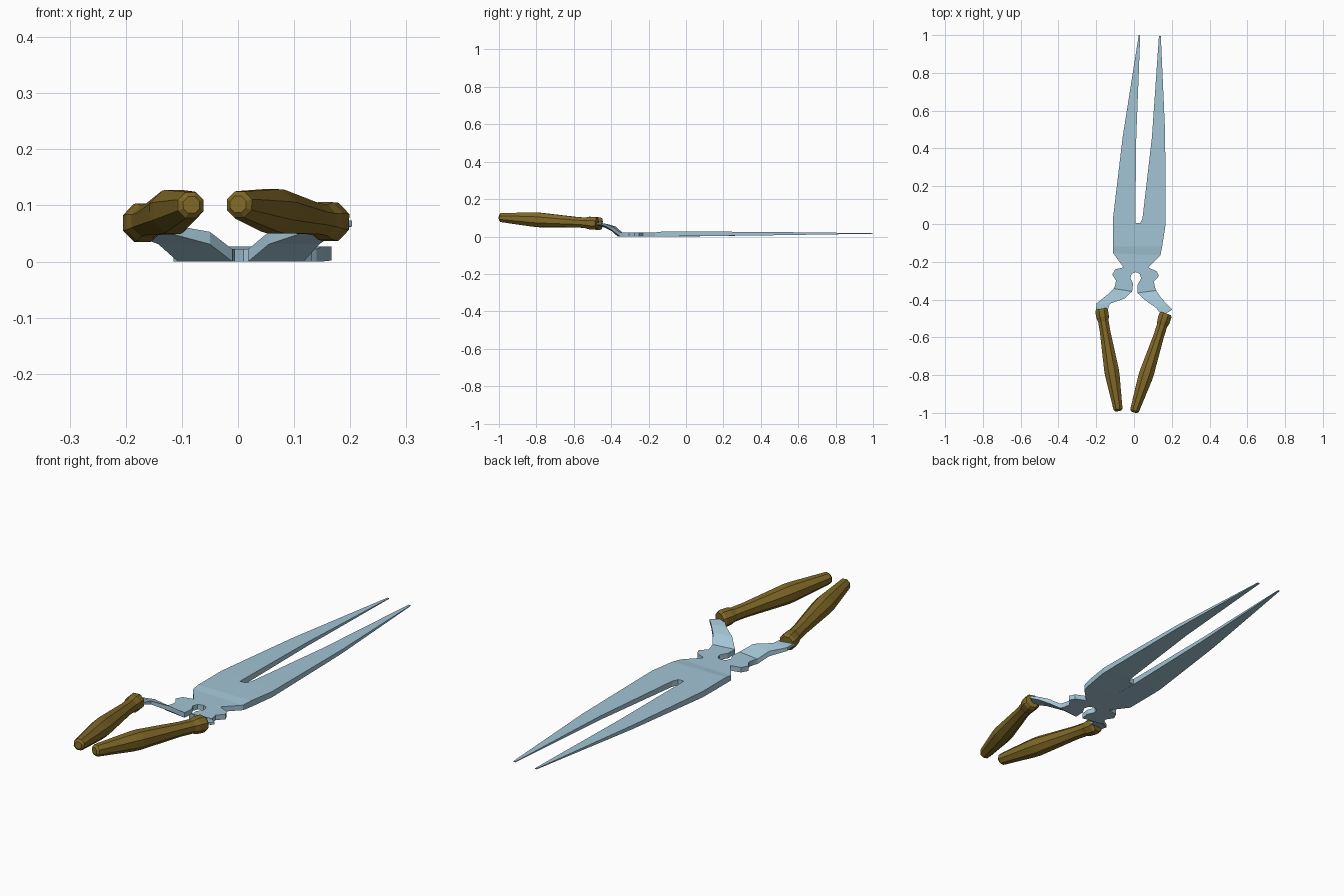
import bpy, bmesh, math
from mathutils import Vector


def material(name, color):
    m = bpy.data.materials.new(name)
    m.diffuse_color = color
    return m


STEEL = material("steel", (0.36, 0.55, 0.66, 1))
WOOD = material("wood", (0.22, 0.14, 0.02, 1))


def loft(name, rings, mat):
    """Skin a list of equal-length vertex rings and cap both ends."""
    bm = bmesh.new()
    rows = [[bm.verts.new(p) for p in r] for r in rings]
    n = len(rows[0])
    for a, b in zip(rows, rows[1:]):
        for i in range(n):
            j = (i + 1) % n
            bm.faces.new((a[i], a[j], b[j], b[i]))
    bm.faces.new(rows[0])
    bm.faces.new(rows[-1])
    bmesh.ops.recalc_face_normals(bm, faces=bm.faces)
    me = bpy.data.meshes.new(name)
    bm.to_mesh(me)
    bm.free()
    me.materials.append(mat)
    ob = bpy.data.objects.new(name, me)
    bpy.context.collection.objects.link(ob)
    return ob


def plate(name, rows):
    """Flat bar: each row is outer x, y, inner x, y, bottom z, top z."""
    loft(name, [[(xo, yo, zb), (xi, yi, zb), (xi, yi, zt), (xo, yo, zt)]
                for xo, yo, xi, yi, zb, zt in rows], STEEL)


# Blades: long tapering plates, closed together below the slot
plate("left_blade", [
    (0.025, 1.0, 0.033, 1.0, 0.018, 0.021),
    (-0.06, 0.46, 0.012, 0.46, 0.010, 0.027),
    (-0.11, 0.04, 0.007, 0.03, 0.004, 0.030),
    (-0.11, -0.12, 0.01, -0.12, 0.003, 0.030),
    (-0.11, -0.155, 0.01, -0.16, 0.003, 0.025)])
plate("right_blade", [
    (0.142, 0.995, 0.132, 0.995, 0.018, 0.021),
    (0.165, 0.48, 0.095, 0.46, 0.010, 0.027),
    (0.167, 0.03, 0.045, 0.03, 0.005, 0.030),
    (0.167, 0.0, 0.034, 0.006, 0.005, 0.030),
    (0.166, -0.01, 0.007, 0.004, 0.005, 0.030),
    (0.149, -0.12, 0.01, -0.12, 0.003, 0.030),
    (0.140, -0.165, 0.01, -0.16, 0.003, 0.025)])

# Pivot halves with the notch around the centre hole, running into cranked arms
B, T = 0.003, 0.025
plate("left_pivot_and_arm", [
    (-0.11, -0.155, 0.01, -0.16, B, T),
    (-0.055, -0.23, 0.01, -0.235, B, T),
    (-0.100, -0.24, 0.01, -0.255, B, T),
    (-0.115, -0.268, -0.012, -0.263, B, T),
    (-0.095, -0.300, -0.020, -0.285, B, T),
    (-0.100, -0.325, -0.005, -0.315, B, T),
    (-0.107, -0.342, -0.010, -0.357, B, T),
    (-0.142, -0.375, -0.050, -0.395, 0.034, 0.056),
    (-0.198, -0.420, -0.128, -0.422, 0.055, 0.070),
    (-0.203, -0.465, -0.142, -0.465, 0.066, 0.076)])
plate("right_pivot_and_arm", [
    (0.140, -0.165, 0.01, -0.16, B, T),
    (0.075, -0.23, 0.01, -0.235, B, T),
    (0.120, -0.25, 0.01, -0.255, B, T),
    (0.132, -0.275, 0.030, -0.263, B, T),
    (0.105, -0.305, 0.038, -0.288, B, T),
    (0.110, -0.330, 0.020, -0.318, B, T),
    (0.117, -0.352, 0.018, -0.365, B, T),
    (0.145, -0.393, 0.055, -0.400, 0.034, 0.056),
    (0.175, -0.425, 0.118, -0.445, 0.055, 0.070),
    (0.203, -0.452, 0.150, -0.487, 0.066, 0.076)])

# Turned wooden grips: (fraction of length, radius)
PROFILE = [(0, 0.030), (0.02, 0.037), (0.08, 0.036), (0.12, 0.030), (0.22, 0.030),
           (0.6, 0.042), (0.66, 0.041), (0.96, 0.027), (0.985, 0.025), (1, 0.016)]
SIDES = 8


def grip(name, start, end):
    a, b = Vector(start), Vector(end)
    d = (b - a).normalized()
    u = d.cross(Vector((0, 0, 1))).normalized()
    v = u.cross(d)
    rings = []
    for t, r in PROFILE:
        c = a.lerp(b, t)
        rings.append([c + r * (math.cos(k) * u + math.sin(k) * v)
                      for k in (2 * math.pi * (i + 0.5) / SIDES for i in range(SIDES))])
    loft(name, rings, WOOD)


grip("left_grip", (-0.173, -0.45, 0.071), (-0.083, -0.99, 0.104))
grip("right_grip", (0.169, -0.475, 0.073), (0.0, -0.997, 0.105))

# Rest the model on the ground
for ob in bpy.context.collection.objects:
    ob.location.z = -0.003
